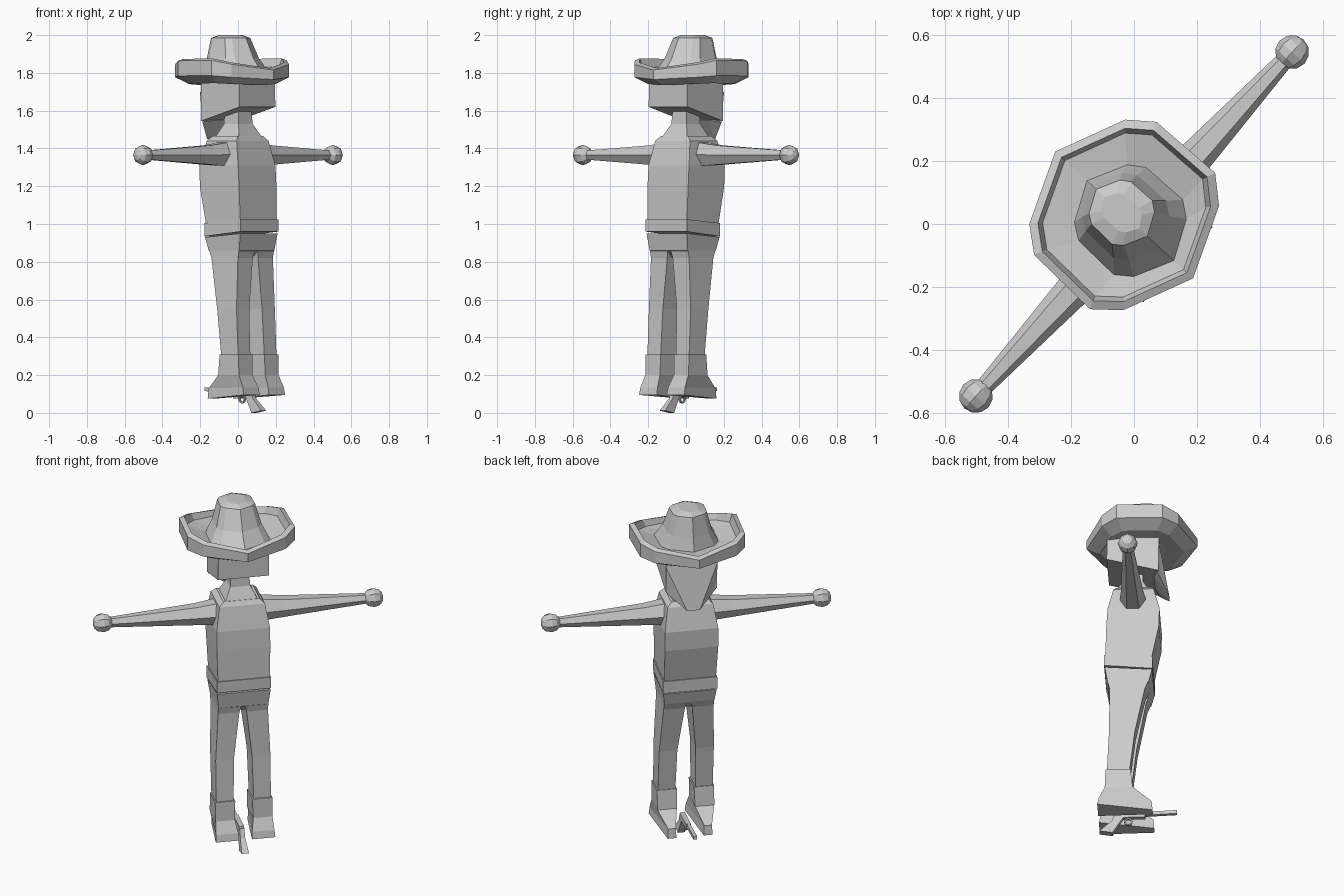
import bpy, bmesh, math
from mathutils import Matrix, Vector

if "Cube" in bpy.data.objects:
    bpy.data.objects.remove(bpy.data.objects["Cube"], do_unlink=True)

# The figure is modelled facing +y, then turned on its stand
TURN = Matrix.Rotation(math.radians(47.4), 4, 'Z')

grey = bpy.data.materials.new("plain_grey")
grey.use_nodes = True
grey.diffuse_color = (0.6, 0.6, 0.6, 1)
grey.node_tree.nodes["Principled BSDF"].inputs["Base Color"].default_value = (0.6, 0.6, 0.6, 1)


def finish(name, bm, mirror=False):
    """Store a mesh as a flat shaded part, optionally flipped to the other side."""
    if mirror:
        bmesh.ops.scale(bm, vec=(-1, 1, 1), verts=bm.verts)
    bmesh.ops.recalc_face_normals(bm, faces=bm.faces)
    bm.transform(TURN)
    mesh = bpy.data.meshes.new(name)
    bm.to_mesh(mesh)
    bm.free()
    mesh.materials.append(grey)
    obj = bpy.data.objects.new(name, mesh)
    bpy.context.collection.objects.link(obj)


def loft(name, rings, mirror=False):
    """Skin a stack of equal rings and cap both ends."""
    bm = bmesh.new()
    loops = [[bm.verts.new(p) for p in ring] for ring in rings]
    n = len(loops[0])
    for a, b in zip(loops, loops[1:]):
        for i in range(n):
            j = (i + 1) % n
            bm.faces.new((a[i], a[j], b[j], b[i]))
    bm.faces.new(loops[0])
    bm.faces.new(loops[-1])
    finish(name, bm, mirror)


def quad(x0, x1, back, front, z, zf=None, pinch=0):
    """Four corners, with an optional front height and narrowing."""
    zf = z if zf is None else zf
    return [(x0, back, z), (x1, back, z),
            (x1 - pinch, front, zf), (x0 + pinch, front, zf)]


def square(w, back, front, z, zf=None):
    return quad(-w, w, back, front, z, zf)


# Hat: one outline scaled through the brim and crown, brim lifted at the sides
half = [(0, .30), (.225, .205), (.287, .127), (.294, -.12), (.225, -.20), (0, -.295)]
outline = half + [(-x, y) for x, y in half[-2:0:-1]]


def hat_ring(sx, sy, z, lift=0, shift=.04):
    return [(x * sx, y * sy + shift, z + lift * (x / .29) ** 2) for x, y in outline]


loft("hat", [
    hat_ring(.45, .45, 1.75),
    hat_ring(.76, .76, 1.735, .01),
    hat_ring(1, 1, 1.765, .02),
    hat_ring(1, 1, 1.815, .05),
    hat_ring(.91, .91, 1.825, .05),
    hat_ring(.86, .86, 1.80, .03),
    hat_ring(.55, .63, 1.80, 0, .014),
    hat_ring(.42, .5, 1.875, 0, .035),
    hat_ring(.32, .37, 1.985, 0, .052),
    hat_ring(.17, .25, 2.0, 0, .052),
])

# Head with sloping jaw, and pointed kerchief over the face
loft("head", [square(.14, -.14, .137, 1.62, 1.545), square(.138, -.138, .14, 1.78)])
bm = bmesh.new()
for s in (-1, 1):
    for x, y, z in ((.142, .143, 1.70), (.035, .19, 1.45), (.137, .13, 1.54), (.06, .11, 1.55)):
        bm.verts.new((s * x, y, z))
bmesh.ops.convex_hull(bm, input=bm.verts)
finish("kerchief", bm)

loft("neck", [square(.1, -.1, .09, 1.44), square(.055, -.055, .05, 1.53), square(.05, -.05, .05, 1.6)])

# Body
loft("torso", [
    square(.142, -.148, .1, 1.0),
    square(.146, -.142, .14, 1.2),
    square(.146, -.135, .143, 1.31),
    square(.125, -.105, .11, 1.44),
    square(.1, -.09, .09, 1.465),
])
loft("belt", [square(.148, -.154, .106, .96, .935), square(.148, -.154, .106, 1.025, 1.005)])
loft("hips", [
    square(.07, -.07, .03, .81),
    square(.137, -.135, .085, .86),
    square(.146, -.15, .103, .95, .93),
])

for side, flip in (("left", False), ("right", True)):
    # Tapered six sided arm
    arm = []
    for x, r, z in ((.1, .074, 1.37), (.24, .059, 1.365), (.72, .027, 1.365)):
        arm.append([(x, r * math.cos(a * math.pi / 3), z + r * math.sin(a * math.pi / 3))
                    for a in range(6)])
    loft(side + "_arm", arm, flip)

    # Faceted ball hand
    bm = bmesh.new()
    place = Matrix.Translation((.742, 0, 1.365)) @ Matrix.Rotation(math.pi / 2, 4, 'Y')
    bmesh.ops.create_uvsphere(bm, u_segments=8, v_segments=6, radius=.054, matrix=place)
    finish(side + "_hand", bm, flip)

    loft(side + "_leg", [
        quad(.055, .15, -.14, -.02, .28),
        quad(.05, .15, -.127, .012, .55),
        quad(.02, .137, -.125, .065, .82),
        quad(.01, .137, -.135, .085, .87),
    ], flip)

    # Boot: flared sole, low toe, cuff
    loft(side + "_boot", [
        quad(.035, .163, -.19, .105, .095, .075, .04),
        quad(.038, .16, -.182, .10, .135, .13, .04),
        quad(.05, .155, -.15, .0, .2),
        quad(.047, .157, -.146, -.012, .31),
    ], flip)

# Small pistol lying between the boots
loft("pistol_grip", [
    square(.02, -.185, -.115, .012, 0),
    square(.013, -.12, -.07, .075),
    square(.013, -.1, -.04, .12),
])
loft("pistol_body", [square(.014, -.1, .06, .095), square(.014, -.09, .06, .13)])
loft("pistol_barrel", [square(.01, .05, .23, .108, .115), square(.01, .05, .23, .128, .135)])

# Trigger guard ring
guard = []
bm = bmesh.new()
for k in range(8):
    a = k * math.pi / 4
    guard.append([bm.verts.new((x, -.03 + r * math.cos(a), .073 + r * math.sin(a)))
                  for x, r in ((-.006, .023), (.006, .023), (.006, .015), (-.006, .015))])
for k in range(8):
    a, b = guard[k], guard[(k + 1) % 8]
    for i in range(4):
        j = (i + 1) % 4
        bm.faces.new((a[i], a[j], b[j], b[i]))
finish("trigger_guard", bm)
